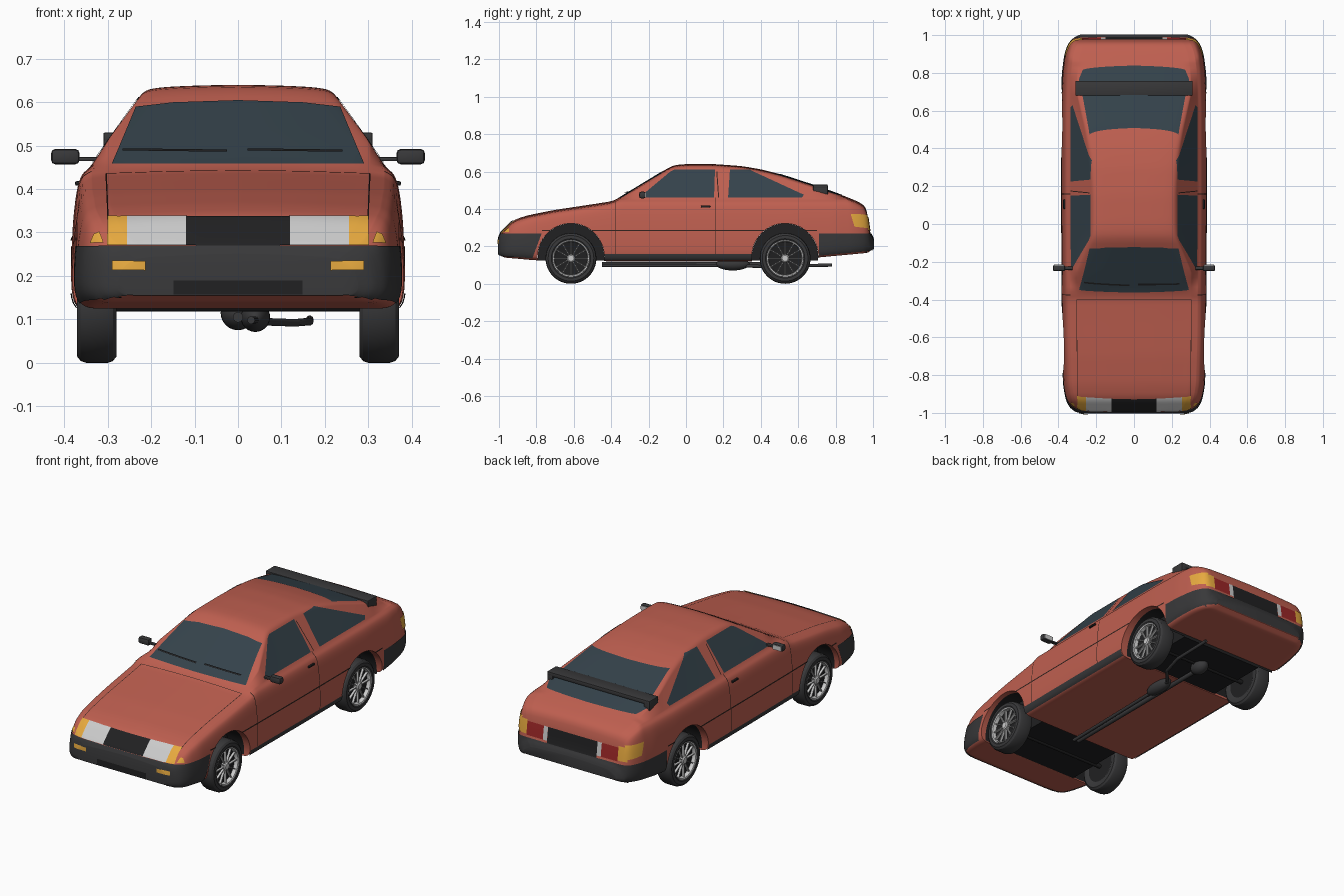
import bpy, bmesh, math
from mathutils import Vector, Matrix

if "Cube" in bpy.data.objects:
    bpy.data.objects.remove(bpy.data.objects["Cube"])

COL = {'paint': (.52, .115, .08), 'glass': (.035, .055, .07), 'dark': (.04, .04, .042),
       'black': (.015, .015, .016), 'amber': (.80, .40, .05), 'white': (.60, .60, .60),
       'red': (.33, .02, .02), 'line': (.03, .015, .012)}
MATS = {}
for k, c in COL.items():
    MATS[k] = bpy.data.materials.new(k)
    MATS[k].diffuse_color = (*c, 1)


def finish(name, bm, mat, mirror=False):
    me = bpy.data.meshes.new(name)
    bm.to_mesh(me)
    bm.free()
    me.materials.append(MATS[mat])
    ob = bpy.data.objects.new(name, me)
    bpy.context.collection.objects.link(ob)
    if mirror:
        ob.modifiers.new('mirror', 'MIRROR').use_mirror_merge = False
    return ob


def box(name, lo, hi, mat, mirror=False, bevel=.004):
    bm = bmesh.new()
    lo, hi = Vector(lo), Vector(hi)
    bmesh.ops.create_cube(bm, size=1, matrix=Matrix.Translation((lo + hi) / 2) @ Matrix.Diagonal((*(hi - lo), 1)))
    if bevel:
        bmesh.ops.bevel(bm, geom=bm.edges[:], offset=bevel, segments=2, profile=.5, affect='EDGES')
    return finish(name, bm, mat, mirror)


def lathe(name, prof, centre, mat, axis='x', mirror=False, n=48, floor=None):
    """Turn (along, radius) points round the x or y axis through centre."""
    bm = bmesh.new()
    rings = []
    for a, r in prof:
        ring = []
        for i in range(n):
            t = math.tau * i / n
            p = Vector((a, r * math.cos(t), r * math.sin(t)))
            if axis == 'y':
                p = Vector((-p.y, p.x, p.z))
            ring.append(bm.verts.new(p + Vector(centre)))
        rings.append(ring)
    for A, B in zip(rings, rings[1:]):
        for i in range(n):
            bm.faces.new((A[i], A[i - 1], B[i - 1], B[i]))
    bmesh.ops.remove_doubles(bm, verts=bm.verts, dist=1e-5)
    bmesh.ops.recalc_face_normals(bm, faces=bm.faces)
    if floor:
        g = bm.verts[:] + bm.edges[:] + bm.faces[:]
        r = bmesh.ops.bisect_plane(bm, geom=g, plane_co=(0, 0, floor), plane_no=(0, 0, -1), clear_outer=True)
        if prof[0][1] == 0:
            bmesh.ops.holes_fill(bm, edges=[e for e in bm.edges if e.is_boundary])
    return finish(name, bm, mat, mirror)


def lerp(keys, y):
    if y <= keys[0][0]:
        return keys[0][1]
    for (a, u), (b, v) in zip(keys, keys[1:]):
        if y <= b:
            return u + (v - u) * (y - a) / (b - a)
    return keys[-1][1]


def smooth(keys, y):
    h = min(.025, (1 - abs(y)) * .3)
    return sum(lerp(keys, y + h * k / 3) for k in range(-3, 4)) / 7


# ---- Body shell: sections lofted along the length ----
TOP = [(-1, .25), (-.99, .275), (-.925, .34), (-.85, .365), (-.7, .395), (-.5, .425), (-.385, .443),
       (-.07, .634), (0, .64), (.15, .64), (.3, .629), (.4, .612), (.5, .587), (.7, .522), (.85, .468),
       (.93, .435), (.962, .41), (.974, .37), (.98, .28), (.995, .255), (1, .24)]
BOT = [(-1, .155), (-.97, .14), (-.8, .125), (-.4, .12), (.4, .12), (.7, .14), (.97, .165), (1, .185)]
WID = [(-1, .275), (-.99, .31), (-.97, .337), (-.93, .358), (-.85, .372), (-.6, .38), (0, .384),
       (.6, .384), (.8, .378), (.9, .365), (.95, .347), (.975, .327), (.99, .305), (1, .28)]


def section(y):
    T, B, W = smooth(TOP, y), smooth(BOT, y), smooth(WID, y)
    S = min(.43, T - .025)
    c = min(.03, .15 * (S - B))
    belt = Vector((W - .043, min(.45, T - .012)))
    R = min(W - .08, .352 - .735 * (T - .455))
    edge = Vector((R, T - .013 if T > .47 else T - .007))
    P = [(0, B), (W - .08, B), (W - .02, B), (W, B + c), (W, B + .45 * (S - B)), (W - .008, B + .8 * (S - B)),
         (W - .02, S), belt, belt.lerp(edge, .12), belt.lerp(edge, .85), edge, (R - .035, T - .006),
         (R * .5, T - .002), (0, T)]
    P = [Vector(p) for p in P]
    for _ in range(2):
        Q = [P[0]]
        for a, b in zip(P, P[1:]):
            Q += [a.lerp(b, .25), a.lerp(b, .75)]
        P = Q + [P[-1]]
    return [(p.x, p.y) for p in P] + [(-p.x, p.y) for p in P[-2:0:-1]]


ys = sorted({round(math.sin((i / 60 - 1) * math.pi / 2), 4) for i in range(121)})
bm = bmesh.new()
rings = [[bm.verts.new((x, y, z)) for x, z in section(y)] for y in ys]
for A, B in zip(rings, rings[1:]):
    for i in range(len(A)):
        bm.faces.new((A[i - 1], A[i], B[i], B[i - 1]))
bm.faces.new(rings[0])
bm.faces.new(rings[-1])
bmesh.ops.recalc_face_normals(bm, faces=bm.faces)
body = finish('body_shell', bm, 'paint')

# ---- Wheel arches cut through the shell, then lined ----
AXLES = {'front': -.615, 'rear': .53}
for end, y in AXLES.items():
    cut = lathe('arch_cutter', [(-.6, 0), (-.6, .178), (.6, .178), (.6, 0)], (0, y, .145), 'paint', n=64)
    m = body.modifiers.new('arch', 'BOOLEAN')
    m.operation, m.solver, m.object = 'DIFFERENCE', 'EXACT', cut
    bpy.context.view_layer.update()
    me = bpy.data.meshes.new_from_object(body.evaluated_get(bpy.context.evaluated_depsgraph_get()))
    body.modifiers.clear()
    body.data = me
    bpy.data.objects.remove(cut)
    lathe(end + '_inner_well', [(-.25, 0), (-.25, .1775), (.25, .1775), (.25, 0)], (0, y, .145), 'black', floor=.125)
    lathe(end + '_arch_liner', [(-.345, .176), (.345, .176)], (0, y, .145), 'black', floor=.13)

# ---- Panels: pieces of the shell trimmed to an outline and lifted slightly ----
VIEWS = {'front': (0, 2, (0, -1, 0)), 'back': (0, 2, (0, 1, 0)), 'side': (1, 2, (1, 0, 0)),
         'top': (0, 1, (0, 0, 1)), 'wrap': (1, 2, (0, 0, 1))}


def panel(name, view, poly, mat, lift=.002, mirror=False, facing=.2, depth=.2):
    u, v, d = VIEWS[view]
    d = Vector(d)
    bm = bmesh.new()
    bm.from_mesh(body.data)
    lo = [min(p[k] for p in poly) for k in (0, 1)]
    hi = [max(p[k] for p in poly) for k in (0, 1)]

    def outside(f):
        if f.normal.dot(d) < facing or f.calc_center_median().dot(d) < depth:
            return True
        return any(max(w.co[a] for w in f.verts) < lo[k] or min(w.co[a] for w in f.verts) > hi[k]
                   for k, a in enumerate((u, v)))
    bmesh.ops.delete(bm, geom=[f for f in bm.faces if outside(f)], context='FACES')
    pairs = list(zip(poly, poly[1:] + poly[:1]))
    s = 1 if sum(a[0] * b[1] - b[0] * a[1] for a, b in pairs) > 0 else -1
    for a, b in pairs:
        co, no = Vector(), Vector()
        co[u], co[v] = a
        no[u], no[v] = s * (b[1] - a[1]), s * (a[0] - b[0])
        bmesh.ops.bisect_plane(bm, geom=bm.verts[:] + bm.edges[:] + bm.faces[:], plane_co=co,
                               plane_no=no.normalized(), clear_outer=True)
    bm.normal_update()
    for w in bm.verts:
        w.co += w.normal * lift
    for f in bm.faces:
        f.material_index = 0
    return finish(name, bm, mat, mirror)


def rect(a, b, c, d):
    return [(a, c), (b, c), (b, d), (a, d)]


# Glass
panel('windscreen', 'front', [(-.29, .457), (.29, .457), (.235, .588), (.15, .598), (0, .603), (-.15, .598), (-.235, .588)],
      'glass', facing=.25, depth=0)
panel('rear_window', 'back', [(-.27, .472), (.27, .472), (.292, .487), (.235, .584), (-.235, .584), (-.292, .487)],
      'glass', facing=.1, depth=.4)
panel('door_window', 'side', [(-.25, .46), (.15, .46), (.155, .61), (-.06, .61), (-.085, .598)], 'glass', mirror=True, facing=.3)
panel('quarter_window', 'side', [(.225, .46), (.62, .46), (.63, .475), (.337, .61), (.235, .61)], 'glass', mirror=True, facing=.3)

# Bumpers and sills
panel('front_bumper', 'wrap', [(-1.1, .1), (-.835, .1), (-.772, .268), (-1.1, .268)], 'dark', .004, facing=-.7, depth=0)
panel('rear_bumper', 'wrap', rect(.712, 1.1, .1, .268), 'dark', .004, facing=-.7, depth=0)
panel('sill', 'side', rect(-.44, .355, .128, .16), 'dark', .004, True)
panel('lower_grille', 'front', rect(-.148, .148, .157, .19), 'black', .006, depth=.8)

# Nose lamps and grille
panel('grille', 'front', rect(-.12, .12, .269, .335), 'black', .004, depth=.8)
panel('headlamp', 'front', rect(.12, .255, .269, .335), 'white', .004, True, depth=.8)
panel('front_indicator', 'front', rect(.255, .30, .269, .335), 'amber', .004, True, facing=.05, depth=.8)
panel('side_marker', 'front', [(.308, .275), (.338, .275), (.33, .295), (.318, .30)], 'amber', .004, True, facing=0, depth=.8)
panel('bumper_lamp', 'front', rect(.213, .288, .213, .234), 'amber', .008, True, depth=.8)

# Tail lamps
panel('tail_panel', 'back', rect(-.15, .15, .266, .352), 'black', .003, depth=.9)
panel('reversing_lamp', 'back', rect(.15, .175, .28, .352), 'white', .004, True, depth=.9)
panel('tail_lamp', 'back', rect(.175, .275, .28, .352), 'red', .004, True, depth=.9)
panel('rear_indicator', 'back', rect(.275, .325, .285, .36), 'amber', .004, True, depth=.94)
panel('rear_indicator_side', 'side', [(.90, .305), (.985, .295), (.985, .37), (.88, .372)], 'amber', .004, True)

# Shut lines and trim
panel('rub_strip', 'side', rect(-.77, .70, .281, .288), 'line', .003, True)
panel('door_front_line', 'side', rect(-.377, -.373, .13, .44), 'line', .0015, True)
panel('door_rear_line', 'side', rect(.157, .161, .13, .46), 'line', .0015, True)
panel('pillar_line', 'side', [(.172, .46), (.177, .46), (.167, .60), (.162, .60)], 'line', .0015, True)
panel('hood_side_line', 'top', [(.298, -.92), (.301, -.92), (.305, -.40), (.302, -.40)], 'line', .0015, True)
panel('hood_rear_line', 'top', rect(-.303, .303, -.402, -.399), 'line', .0015)
for i, (a, b) in enumerate(((-.265, -.025), (.022, .24))):
    panel(f'wiper_{i + 1}', 'front', [(a, .482), (b, .479), (b, .484), (a, .487)], 'black', .008, depth=0)

# Spoiler over the rear window
box('spoiler_blade', (-.31, .68, .508), (.31, .758, .53), 'dark')
box('spoiler_foot', (.275, .68, .472), (.31, .758, .526), 'dark', True)

# Mirrors and door handles
box('mirror_housing', (.365, -.25, .457), (.43, -.217, .492), 'dark', True, .009)
box('mirror_glass', (.371, -.219, .462), (.424, -.215, .487), 'white', True, 0)
box('mirror_arm', (.325, -.243, .464), (.37, -.224, .474), 'dark', True, .003)
box('door_handle', (.355, .08, .408), (.375, .13, .418), 'black', True, .003)

# Wheels
for end, y in AXLES.items():
    c = (0, y, .136)
    lathe(end + '_tyre', [(.285, .09), (.28, .10), (.28, .122), (.288, .132), (.30, .136), (.35, .136), (.362, .132),
                          (.37, .122), (.371, .105), (.366, .097), (.35, .094)], c, 'dark', mirror=True)
    lathe(end + '_rim_dish', [(.285, 0), (.285, .092), (.348, .094), (.346, .085), (.342, 0)], c, 'black', mirror=True)
    lathe(end + '_rim_ring', [(.345, .088), (.366, .092), (.368, .097), (.36, .098)], c, 'white', mirror=True)
    lathe(end + '_hub', [(.34, .022), (.362, .022), (.367, .016), (.367, 0)], c, 'white', mirror=True, n=24)
    bm = bmesh.new()
    for i in range(12):
        bmesh.ops.create_cube(bm, size=1, matrix=Matrix.Translation((.354, y, .136)) @ Matrix.Rotation(math.tau * i / 12, 4, 'X')
                              @ Matrix.Translation((0, 0, .055)) @ Matrix.Diagonal((.012, .005, .074, 1)))
    finish(end + '_spokes', bm, 'white', True)
    lathe(end + '_axle', [(-.29, .012), (.29, .012)], (0, y, .13), 'black', n=16)


# Underside: drive shaft, final drive, exhaust and silencer
def egg(name, centre, half, r):
    prof = [(-half * math.cos(math.pi * i / 12), r * math.sin(math.pi * i / 12)) for i in range(13)]
    lathe(name, prof, centre, 'dark', 'y', n=24)


lathe('drive_shaft', [(-.45, 0), (-.45, .012), (.50, .012), (.50, 0)], (0, 0, .105), 'dark', 'y', n=16)
egg('final_drive', (0, .53, .115), .055, .04)
egg('silencer', (.04, .25, .105), .09, .034)
cu = bpy.data.curves.new('exhaust_pipe', 'CURVE')
cu.dimensions, cu.bevel_depth, cu.bevel_resolution, cu.use_fill_caps = '3D', .009, 3, True
sp = cu.splines.new('POLY')
pts = [(.03, -.45, .098), (.04, .2, .098), (.05, .33, .095), (.13, .42, .092), (.165, .55, .095), (.165, .78, .1)]
sp.points.add(len(pts) - 1)
for p, q in zip(sp.points, pts):
    p.co = (*q, 1)
cu.materials.append(MATS['dark'])
bpy.context.collection.objects.link(bpy.data.objects.new('exhaust_pipe', cu))

# Smooth shading with crisp edges
for ob in bpy.context.collection.objects:
    ob.select_set(ob.type == 'MESH')
bpy.context.view_layer.objects.active = body
bpy.ops.object.shade_smooth_by_angle(angle=math.radians(32))

for m in bpy.data.materials:
    if m.users and not m.is_grease_pencil:
        m.use_nodes = True
        m.node_tree.nodes["Principled BSDF"].inputs["Base Color"].default_value = m.diffuse_color
